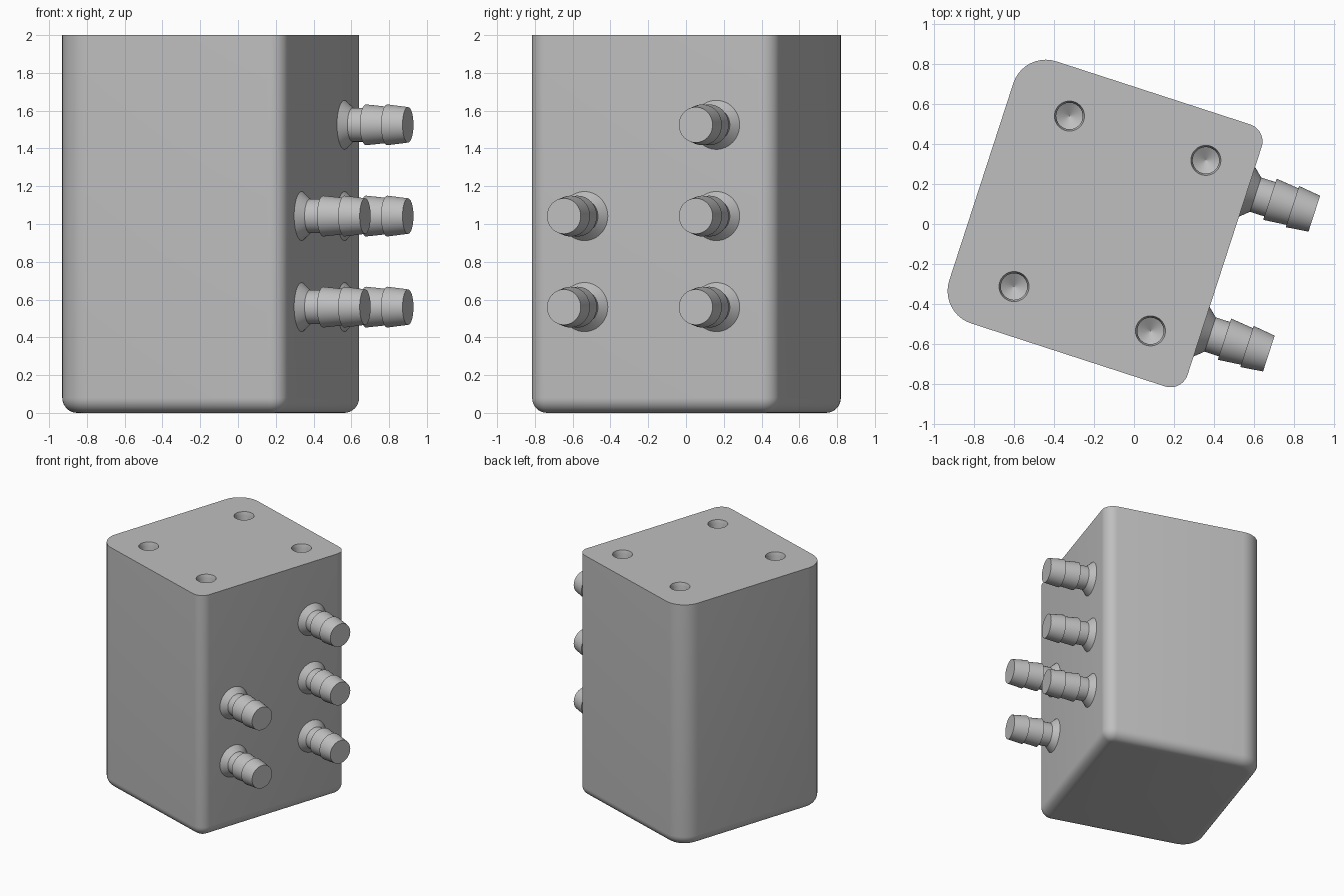
import bpy, bmesh, math
from mathutils import Matrix, Vector

if "Cube" in bpy.data.objects:
    bpy.data.objects.remove(bpy.data.objects["Cube"])

TURN = Matrix.Rotation(math.radians(-18), 4, 'Z')   # whole block is turned about z
U0, U1, V0, V1 = -0.79, 0.487, -0.723, 0.652        # block sides before the turn
R_LEFT, R_RIGHT, R_FOOT = 0.17, 0.09, 0.08
HEIGHT = 2.0

grey = bpy.data.materials.new("light grey")
grey.diffuse_color = (0.52, 0.52, 0.52, 1)
grey.use_nodes = True
grey.node_tree.nodes["Principled BSDF"].inputs["Base Color"].default_value = grey.diffuse_color


def add_object(name, bm):
    bmesh.ops.recalc_face_normals(bm, faces=bm.faces)
    mesh = bpy.data.meshes.new(name)
    bm.to_mesh(mesh)
    bm.free()
    mesh.materials.append(grey)
    obj = bpy.data.objects.new(name, mesh)
    bpy.context.collection.objects.link(obj)
    return obj


def select_only(obj):
    bpy.ops.object.select_all(action='DESELECT')
    obj.select_set(True)
    bpy.context.view_layer.objects.active = obj


def loft(bm, rings):
    """Skin closed rings of equal length and cap both ends."""
    loops = [[bm.verts.new(p) for p in ring] for ring in rings]
    for a, b in zip(loops, loops[1:]):
        for i in range(len(a)):
            j = (i + 1) % len(a)
            bm.faces.new((a[i], a[j], b[j], b[i]))
    bm.faces.new(loops[0])
    bm.faces.new(loops[-1])


def block_ring(inset, z, steps=10):
    """Rounded rectangle with larger corners on the left."""
    corners = [(U1, V1, -1, -1, R_RIGHT), (U0, V1, 1, -1, R_LEFT),
               (U0, V0, 1, 1, R_LEFT), (U1, V0, -1, 1, R_RIGHT)]
    ring = []
    for k, (u, v, su, sv, r) in enumerate(corners):
        for i in range(steps + 1):
            a = math.pi / 2 * (k + i / steps)
            ring.append((u + su * r + (r - inset) * math.cos(a),
                         v + sv * r + (r - inset) * math.sin(a), z))
    return ring


def turned(name, profile, matrix, sides=48):
    """Solid of revolution from (radius, height) points along local z."""
    bm = bmesh.new()
    loft(bm, [[(r * math.cos(2 * math.pi * i / sides),
                r * math.sin(2 * math.pi * i / sides), z) for i in range(sides)]
              for r, z in profile])
    bm.transform(TURN @ matrix)
    return add_object(name, bm)


# Block with rounded foot and flat top
bm = bmesh.new()
rings = []
for i in range(9):
    a = math.pi / 2 * i / 8
    rings.append(block_ring(R_FOOT * (1 - math.sin(a)), R_FOOT * (1 - math.cos(a))))
rings.append(block_ring(0, HEIGHT))
loft(bm, rings)
bm.transform(TURN)
block = add_object("block", bm)

# Four drilled holes with a slight lead-in and a conical bottom
HOLE = [(0.075, 0.05), (0.075, 0), (0.066, -0.03), (0.066, -0.30), (0.001, -0.34)]
for u in (-0.473, 0.243):
    for v in (0.413, -0.482):
        cutter = turned("hole_cutter", HOLE, Matrix.Translation((u, v, HEIGHT)))
        cutter.hide_render = True
        select_only(block)
        mod = block.modifiers.new("hole", 'BOOLEAN')
        mod.operation = 'DIFFERENCE'
        mod.solver = 'EXACT'
        mod.object = cutter
        bpy.ops.object.modifier_apply(modifier=mod.name)
        bpy.data.objects.remove(cutter)

# Barbed hose fittings on the right face
BARB = [(0.13, -0.01), (0.13, 0), (0.09, 0.045), (0.09, 0.12), (0.108, 0.12),
        (0.096, 0.238), (0.108, 0.238), (0.094, 0.353)]
fittings = []
for v, heights in ((0.327, (0.56, 1.042, 1.525)), (-0.407, (0.56, 1.042))):
    for z in heights:
        place = Matrix.Translation((U1, v, z)) @ Matrix.Rotation(math.pi / 2, 4, 'Y')
        fittings.append(turned("hose_fitting", BARB, place))

for obj in [block] + fittings:
    select_only(obj)
    bpy.ops.object.shade_smooth_by_angle(angle=math.radians(25))
